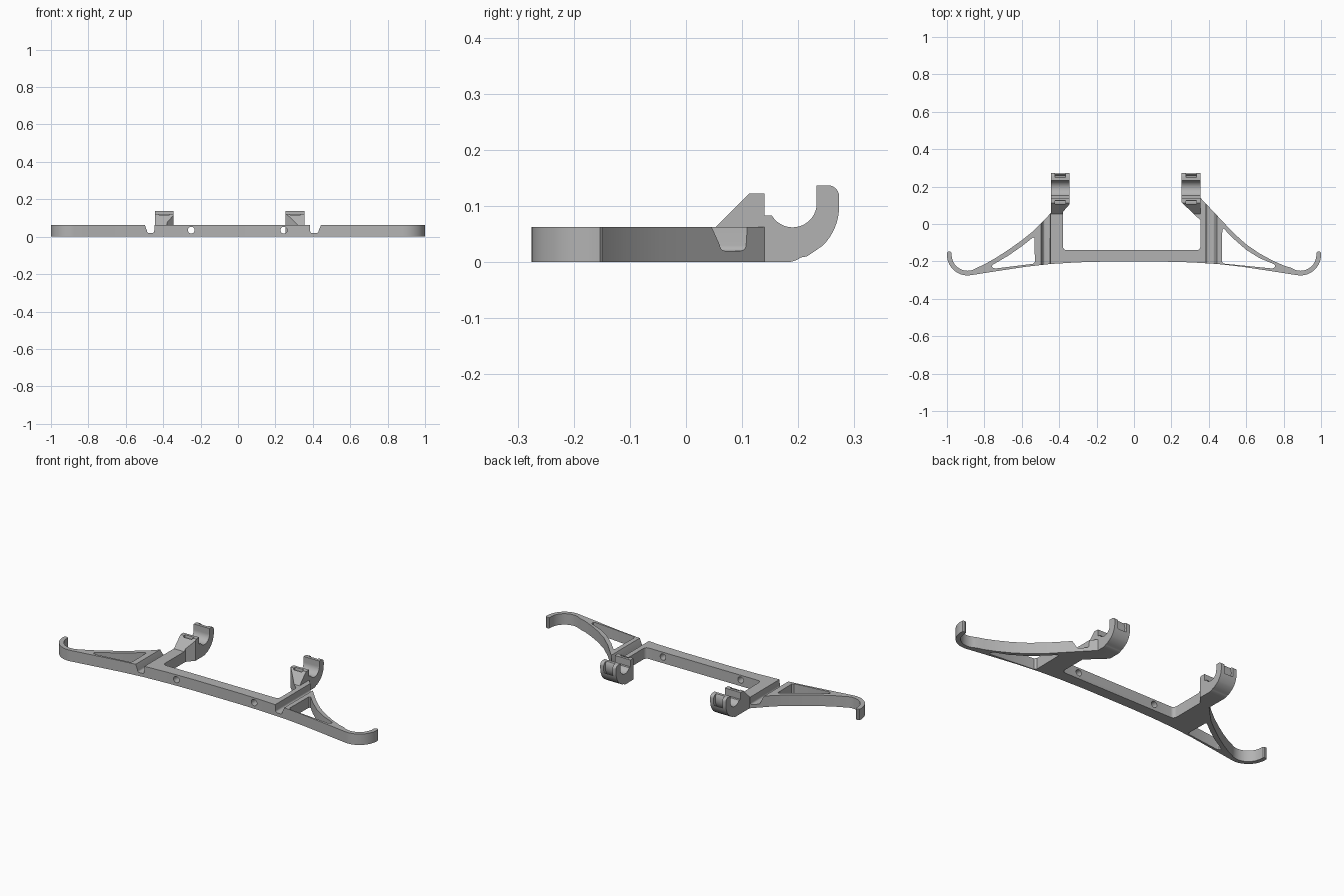
import bpy, bmesh
from math import sin, cos, radians
from mathutils import Vector

cube = bpy.data.objects.get("Cube")
if cube:
    bpy.data.objects.remove(cube)

GREY = (0.45, 0.45, 0.45, 1)
grey = bpy.data.materials.new("plain grey")
grey.use_nodes = True
grey.diffuse_color = GREY
grey.node_tree.nodes["Principled BSDF"].inputs["Base Color"].default_value = GREY


def arc(cx, cy, r, start, end, steps):
    angles = [radians(start + (end - start) * i / steps) for i in range(steps + 1)]
    return [(cx + r * cos(a), cy + r * sin(a)) for a in angles]


def prism(name, outline, axis, low, high):
    """Extrude a flat outline along one axis."""
    place = {"x": lambda a, b: (low, a, b),
             "y": lambda a, b: (a, low, b),
             "z": lambda a, b: (a, b, low)}[axis]
    bm = bmesh.new()
    face = bm.faces.new([bm.verts.new(place(a, b)) for a, b in outline])
    made = bmesh.ops.extrude_face_region(bm, geom=[face])["geom"]
    shift = Vector([(high - low) * (axis == c) for c in "xyz"])
    bmesh.ops.translate(bm, vec=shift,
                        verts=[g for g in made if isinstance(g, bmesh.types.BMVert)])
    bmesh.ops.recalc_face_normals(bm, faces=bm.faces)
    mesh = bpy.data.meshes.new(name)
    bm.to_mesh(mesh)
    bm.free()
    mesh.materials.append(grey)
    obj = bpy.data.objects.new(name, mesh)
    bpy.context.collection.objects.link(obj)
    return obj


def combine(target, tool, operation):
    """Apply a boolean and discard the helper."""
    mod = target.modifiers.new("combine", "BOOLEAN")
    mod.operation, mod.object, mod.solver = operation, tool, "EXACT"
    bpy.context.view_layer.objects.active = target
    bpy.ops.object.modifier_apply(modifier=mod.name)
    bpy.data.objects.remove(tool)


def mirrored(points):
    return [(-x, y) for x, y in reversed(points)]


HEIGHT = 0.063

# Curled wing tip, from the strut round to the front edge
wing_tip = (arc(0.89, -0.165, 0.085, 235, 360, 18)
            + [(0.976, -0.153), (0.982, -0.148), (0.993, -0.148), (0.999, -0.153)]
            + arc(0.89, -0.165, 0.11, 0, -100, 18))
front_edge = [(0.72, -0.25), (0.58, -0.229), (0.45, -0.214), (0.3, -0.205), (0.15, -0.201)]
right_strut = [(-0.445, 0.14), (-0.445, 0.058), (-0.535, -0.035), (-0.6, -0.087),
               (-0.67, -0.137), (-0.74, -0.182), (-0.8, -0.216)]
left_strut = [(0.355, 0.14), (0.47, 0.018), (0.53, -0.046), (0.6, -0.109),
              (0.67, -0.157), (0.74, -0.195), (0.8, -0.222)]
inner_bay = (arc(-0.36, -0.12, 0.02, 180, 270, 6)
             + arc(0.335, -0.12, 0.02, 270, 360, 6))

# Flat frame with beam, arms, struts and wing tips
outline = (left_strut + wing_tip + front_edge + mirrored(front_edge)
           + mirrored(wing_tip) + right_strut[::-1] + [(-0.38, 0.14)] + inner_bay)
frame = prism("bracket_frame", outline, "z", 0, HEIGHT)

# Triangular windows in the wings
left_window = [(0.48, -0.212), (0.74, -0.238), (0.752, -0.233), (0.755, -0.222),
               (0.747, -0.214), (0.67, -0.182), (0.6, -0.138), (0.53, -0.077),
               (0.48, -0.025), (0.472, -0.03), (0.47, -0.2)]
right_window = [(-0.54, -0.213), (-0.74, -0.238), (-0.755, -0.234), (-0.76, -0.225),
                (-0.75, -0.215), (-0.67, -0.168), (-0.6, -0.119), (-0.54, -0.072),
                (-0.532, -0.076), (-0.53, -0.203)]
for window in (left_window, right_window):
    combine(frame, prism("window_cutter", window, "z", -0.1, 0.2), "DIFFERENCE")

# Clamp hooks: side profile trimmed by a plan shape with a slanted gusset
CRADLE = (0.19, 0.105)
hook_profile = ([(0, 0), (0, HEIGHT), (0.053, HEIGHT), (0.112, 0.122), (0.14, 0.122),
                 (0.14, 0.083), (0.153, 0.083)]
                + arc(*CRADLE, 0.043, 212, 360, 16)
                + [(0.233, 0.137)]
                + arc(0.253, 0.117, 0.02, 90, 0, 6)
                + arc(0.173, 0.1, 0.1, 0, -45, 8)
                + [(0.215, 0.01)] + arc(0.18, 0.04, 0.04, -52, -90, 4))
hook_plans = {
    "left": [(0.255, 0.3), (0.255, 0.115), (0.355, 0.02), (0.355, 0.3)],
    "right": [(-0.445, 0.3), (-0.445, 0.01), (-0.38, 0.01), (-0.38, 0.065),
              (-0.345, 0.105), (-0.345, 0.3)],
}
tie_ring = arc(*CRADLE, 0.085, 0, 360, 40)[:-1]
tie_core = arc(*CRADLE, 0.068, 0, 360, 40)[:-1]
for side, plan in hook_plans.items():
    xs = [p[0] for p in plan]
    middle = (min(xs) + max(xs)) / 2
    hook = prism(side + "_hook", hook_profile, "x", min(xs) - 0.01, max(xs) + 0.01)
    combine(hook, prism("plan_trim", plan, "z", -0.1, 0.3), "INTERSECT")
    combine(frame, hook, "UNION")
    # Curved tie channel round the cradle
    channel = prism("tie_channel", tie_ring, "x", middle - 0.028, middle + 0.028)
    combine(channel, prism("tie_core", tie_core, "x", middle - 0.1, middle + 0.1), "DIFFERENCE")
    combine(frame, channel, "DIFFERENCE")

# Cable grooves across the top of both arms
left_groove = ([(0.446, 0.08), (0.444, HEIGHT)] + arc(0.42, 0.03, 0.01, 0, -90, 5)
               + arc(0.396, 0.03, 0.01, 270, 180, 5) + [(0.384, HEIGHT), (0.384, 0.08)])
right_groove = ([(-0.5, 0.08), (-0.498, HEIGHT)] + arc(-0.476, 0.03, 0.01, 180, 270, 5)
                + arc(-0.458, 0.03, 0.01, 270, 360, 5) + [(-0.446, HEIGHT), (-0.446, 0.08)])
for groove in (left_groove, right_groove):
    combine(frame, prism("groove_cutter", groove, "y", -0.4, 0.2), "DIFFERENCE")

# Screw holes through the front beam
for x in (-0.25, 0.245):
    hole = arc(x, 0.035, 0.018, 0, 360, 24)[:-1]
    combine(frame, prism("hole_cutter", hole, "y", -0.3, -0.1), "DIFFERENCE")

# Smooth the curves, keep the edges crisp
bpy.ops.object.select_all(action="DESELECT")
frame.select_set(True)
bpy.context.view_layer.objects.active = frame
bpy.ops.object.shade_smooth_by_angle(angle=radians(30))
